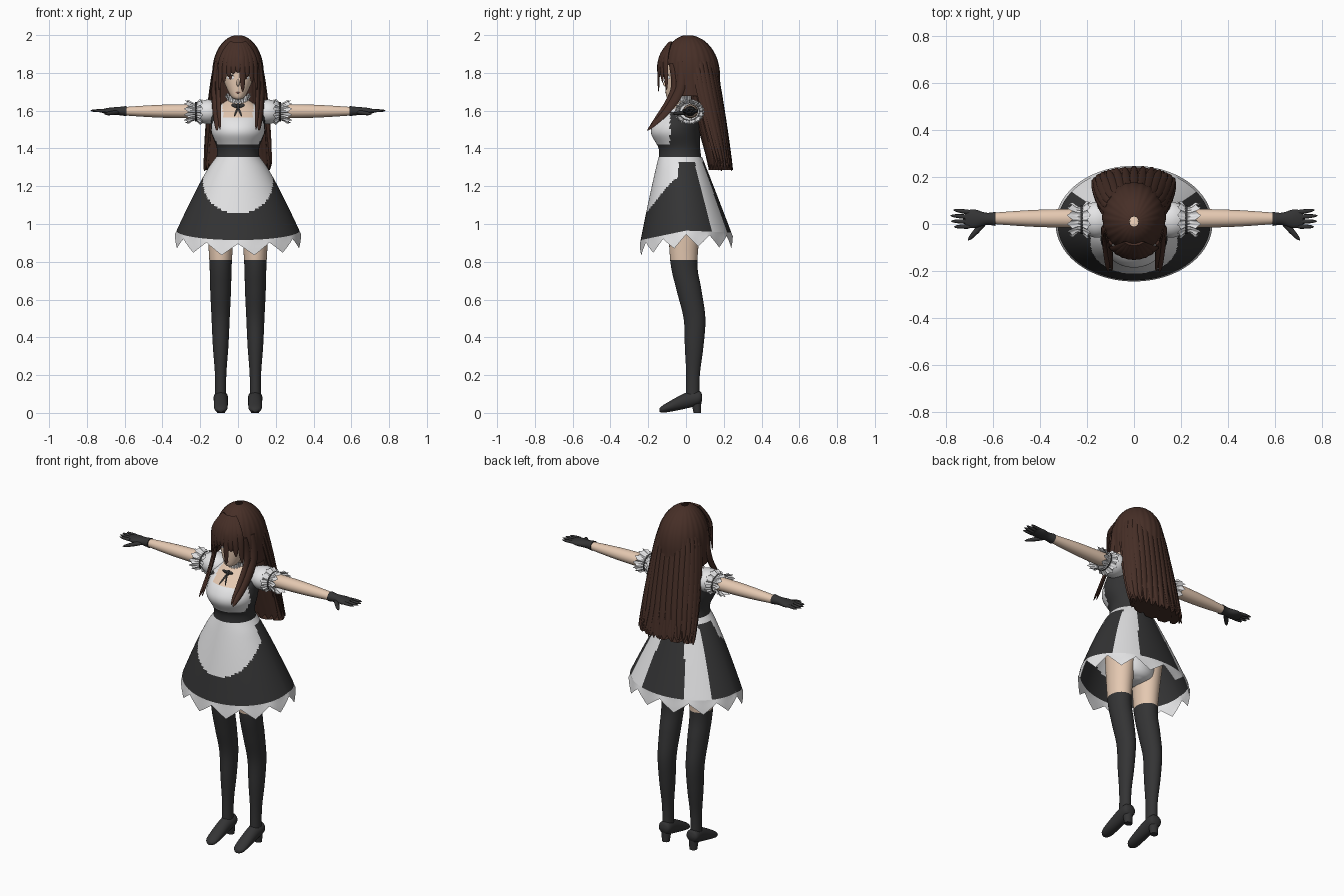
import bpy, bmesh, random
from math import sin, cos, pi, sqrt, radians
from mathutils import Vector

random.seed(4)
if "Cube" in bpy.data.objects:
    bpy.data.objects.remove(bpy.data.objects["Cube"])


def material(name, red, green, blue):
    made = bpy.data.materials.new(name)
    made.use_nodes = True
    made.diffuse_color = (red, green, blue, 1)
    shader = next(n for n in made.node_tree.nodes if n.type == 'BSDF_PRINCIPLED')
    shader.inputs["Base Color"].default_value = (red, green, blue, 1)
    return made


HAIR = material("brown hair", .062, .028, .02)
BLACK = material("black cloth", .034, .034, .035)
WHITE = material("white cloth", .78, .78, .79)
SKIN = material("skin", .78, .58, .44)
LIP = material("lips", .45, .2, .16)
FORWARD, UP = Vector((0, -1, 0)), Vector((0, 0, 1))
SPAN = [i / 8 for i in range(9)]


def smooth_points(points, steps):
    """Catmull-Rom interpolation of tuples of any length."""
    result = []
    last = len(points) - 1
    for i in range(last):
        around = (points[max(i - 1, 0)], points[i], points[i + 1], points[min(i + 2, last)])
        for k in range(steps):
            t = k / steps
            result.append([b + t / 2 * (c - a + t * (2 * a - 5 * b + 4 * c - d
                           + t * (3 * (b - c) + d - a))) for a, b, c, d in zip(*around)])
    return result + [list(points[last])]


def join_rings(name, rings, mats, rule, caps):
    """Join rings of points; rule gives a face's material, or None for a hole."""
    bm = bmesh.new()
    loops = [[bm.verts.new(point) for point in ring] for ring in rings]
    for low, high in zip(loops, loops[1:]):
        for j in range(len(low)):
            quad = (low[j - 1], low[j], high[j], high[j - 1])
            index = rule(sum((v.co for v in quad), Vector()) / len(quad))
            if index is not None:
                bm.faces.new(quad).material_index = index
    if caps:
        for loop in (loops[0], loops[-1]):
            cap = bm.faces.new(loop)
            cap.material_index = rule(cap.calc_center_median())
    bmesh.ops.recalc_face_normals(bm, faces=bm.faces)
    mesh = bpy.data.meshes.new(name)
    bm.to_mesh(mesh)
    bm.free()
    for mat in mats:
        mesh.materials.append(mat)
    mesh.shade_smooth()
    mesh.set_sharp_from_angle(angle=radians(50))
    part = bpy.data.objects.new(name, mesh)
    bpy.context.scene.collection.objects.link(part)


def plain(point):
    return 0


def no_shift(u, angle):
    return 0


def loft(name, sections, *mats, axis='z', sides=48, steps=5, rule=plain, caps=True,
         ripple=0, shift=no_shift):
    """Elliptical sections: place on the axis, two centres, two radii."""
    rows = smooth_points(sections, steps)
    rings = []
    for i, (place, a, b, radius_a, radius_b) in enumerate(rows):
        ring = []
        for j in range(sides):
            angle = 2 * pi * j / sides
            swell = 1 + ripple * cos(24 * angle)
            p = a + radius_a * swell * cos(angle)
            q = b + radius_b * swell * sin(angle)
            along = place + shift(i / (len(rows) - 1), angle)
            ring.append({'z': (p, q, along), 'x': (along, p, q), 'y': (p, along, q)}[axis])
        rings.append(ring)
    join_rings(name, rings, mats, rule, caps)


def strand(name, mat, width, path, flat=.4, facing=None, root=.15, sides=8):
    """Tapered lock along a path, widest in the middle and flattened along facing."""
    points = [Vector(row) for row in smooth_points(path, 6)]
    last = len(points) - 1
    rings = []
    for i, point in enumerate(points):
        along = (points[min(i + 1, last)] - points[max(i - 1, 0)]).normalized()
        across = along.cross(facing or Vector((point.x, point.y, 0))).normalized()
        outward = across.cross(along)
        size = width * sqrt(max(sin(pi * (root + (1 - root) * i / last)), .01))
        turns = [2 * pi * j / sides for j in range(sides)]
        rings.append([point + size * (across * cos(a) + outward * flat * sin(a)) for a in turns])
    join_rings(name, rings, [mat], plain, True)


def zigzag(angle, count=12):
    return 1 - abs((angle * count / (2 * pi)) % 1 * 2 - 1)


# Torso: waistband, white front, dark back and open neckline
def bodice_rule(p):
    if p.z < 1.42:
        return 0
    if p.y < 0 and abs(p.x) < .08 and p.z > 1.56 + abs(abs(p.x) - .035) / 7:
        return 2
    return int(p.z > 1.59 or p.y < -.085)


loft("bodice", [(1.33, 0, -.03, .117, .115), (1.4, 0, -.035, .112, .11),
                (1.48, 0, -.055, .14, .13), (1.54, 0, -.04, .142, .125),
                (1.6, 0, -.01, .13, .09), (1.66, 0, .015, .05, .045)],
     BLACK, WHITE, SKIN, sides=64, steps=8, rule=bodice_rule)
loft("neck", [(z, 0, 0, .04, .045) for z in (1.6, 1.74)], SKIN)
loft("collar_frill", [(1.625, 0, 0, .062, .06), (1.65, 0, 0, .052, .053),
                      (1.675, 0, 0, .065, .066)], WHITE, sides=96, caps=False,
     ripple=.05, shift=lambda u, angle: u * zigzag(angle, 16) / 50)


# Skirt with round apron and two pale panels behind
def skirt_rule(p):
    drop = 1.33 - p.z
    if drop < 0:
        return 1
    if p.y < -.04:
        below = min(0, p.z - 1.22)
        return int(Vector((p.x / .185, below / .165)).length < 1)
    return int(p.y > .045 + drop / 4 and abs(p.x) > .05 + drop / 4)


def hem(angle):
    return -.05 * max(0, -sin(angle)) - .01 * max(0, sin(angle))


def skirt_section(u):
    return 1.355 - .39 * u, 0, -.03 * (1 - u), .115 + .21 * u ** .85, .115 + u / 8


loft("skirt", [skirt_section(u) for u in SPAN], BLACK, WHITE, sides=144, rule=skirt_rule,
     caps=False, shift=lambda u, angle: u * u * hem(angle))
loft("skirt_frill", [skirt_section(u) for u in (.985, 1.05)], WHITE, sides=96, caps=False,
     shift=lambda u, angle: hem(angle) - u * zigzag(angle) / 16)
loft("hips", [(.93, 0, 0, .03, .05), (1, 0, 0, .12, .1), (1.33, 0, -.03, .11, .1)], WHITE)

# Head and face
loft("head", [(1.66, 0, -.075, .012, .014), (1.68, 0, -.06, .04, .045),
              (1.78, 0, -.02, .084, .09), (1.86, 0, 0, .09, .1),
              (1.96, 0, 0, .02, .02)], SKIN)


def face_point(x, z, lift=0):
    return x, -.022 - lift - .09 * sqrt(1 - (x / .084) ** 2), z


strand("nose", SKIN, .007, [(0, -.1, 1.77), (0, -.115, 1.74), (0, -.1, 1.73)], 1, Vector((1, 0, 0)))
strand("mouth", LIP, .003, [(x, -.107, 1.695) for x in (-.016, 0, .016)], 1, FORWARD, 0)
for s, label in ((1, "left"), (-1, "right")):
    ahead = Vector((s * .4, -1, 0))
    for part, mat, z, width, lift in (("eye_white", WHITE, 1.775, .01, 0),
                                      ("eyelash", BLACK, 1.788, .004, .003)):
        strand(f"{label}_{part}", mat, width,
               [face_point(s * x, z, lift) for x in (.02, .04, .06)], .3, ahead, 0)
    strand(f"{label}_iris", HAIR, .009,
           [face_point(s * .04, z, .003) for z in (1.765, 1.787)], .2, ahead, 0)


# Hair: round crown with a face opening, then the long back fall
def crown_scale(z):
    return sqrt(1 - (max(z - 1.8, 0) / .2) ** 2)


def crown_section(u):
    z = 1.998 - .32 * u * u
    return z, 0, .01 + u / 50, .135 * crown_scale(z), .152 * crown_scale(z)


def crown_rule(p):
    return None if p.y < -.02 and p.z < 1.84 and abs(p.x) < .1 else 0


def fall_section(u):
    return 1.86 - .54 * u, 0, .06 + .12 * u, .115 + .06 * u ** .7, .095 - u / 30


loft("hair_crown", [crown_section(u) for u in SPAN], HAIR, sides=96, caps=False,
     ripple=.012, rule=crown_rule)
loft("back_hair", [fall_section(u) for u in SPAN], HAIR, sides=96, ripple=.025,
     shift=lambda u, angle: -u ** 6 * zigzag(angle, 24) / 30)
for i in range(17):
    angle = radians(13 * i - 14)
    length = random.uniform(1, 1.08)
    path = []
    for u in SPAN:
        z, x, y, radius_x, radius_y = fall_section(u * length)
        path.append((radius_x * cos(angle), y + radius_y * sin(angle), z))
    strand(f"back_lock_{i + 1}", HAIR, .022, path)


# Fringe locks, with one long lock between the eyes
def crown_front(x, z):
    inside = crown_scale(z) ** 2 - (x / .14) ** 2
    return x, .004 - .152 * sqrt(max(inside, .02)), z


for i in range(-4, 5):
    x = i / 40
    tip = 1.7 if i == 1 else 1.8 - 9 * x * x
    strand(f"fringe_{i + 5}", HAIR, .022,
           [crown_front(x * u, z) for u, z in ((.3, 1.96), (.7, 1.9), (.9, 1.84), (1, tip))])

strand("bow_knot", BLACK, .01, [(0, -.085, 1.635), (0, -.1, 1.61)], .8)

# Limbs and everything else that repeats on both sides
for s, label in ((1, "left"), (-1, "right")):
    def mirrored(*points):
        return [(s * x, y, z) for x, y, z in points]

    def sleeve_rings(*rings):
        return [(s * x, .018, 1.594, radius, radius * .85) for x, radius in rings]

    strand(f"{label}_bow_loop", BLACK, .01,
           mirrored((0, -.093, 1.622), (.035, -.095, 1.632)), .4, FORWARD)
    strand(f"{label}_bow_tail", BLACK, .005, mirrored((0, -.1, 1.62), (.02, -.15, 1.57)))
    # Face-framing locks
    strand(f"{label}_long_lock", HAIR, .025,
           mirrored((.115, -.03, 1.86), (.127, -.03, 1.72), (.12, -.1, 1.6), (.11, -.205, 1.495)), .5)
    strand(f"{label}_cheek_lock", HAIR, .018,
           mirrored((.1, -.08, 1.85), (.105, -.07, 1.7), (.095, -.2, 1.5)), .5)
    # Leg with stocking, shoe and heel
    legs = ((1.1, 0, .08), (.81, -.012, .06), (.65, .016, .055), (.5, .045, .048),
            (.35, .043, .041), (.2, .037, .03), (.06, .035, .03))
    loft(f"{label}_leg", [(z, s * .092, y, r, r * 1.2) for z, y, r in legs],
         SKIN, BLACK, rule=lambda p: int(p.z < .81))
    shoe = ((-.14, .015, .01), (-.11, .025, .023), (0, .065, .042), (.07, .08, .036),
            (.086, .08, .01))
    loft(f"{label}_shoe", [(y, s * .091, z, min(.037, r * 1.5), r) for y, z, r in shoe],
         BLACK, axis='y')
    loft(f"{label}_heel", [(0, s * .09, .06, .022, .02), (.065, s * .09, .054, .028, .027)], BLACK)
    # Arm, puffed sleeve and frilled cuff
    loft(f"{label}_arm", [(s * x, .024, 1.597, r, r * .93)
                          for x, r in ((.12, .042), (.4, .037), (.6, .024))], SKIN, axis='x')
    loft(f"{label}_sleeve", sleeve_rings((.08, .045), (.12, .068), (.17, .075), (.23, .05)),
         WHITE, axis='x')
    loft(f"{label}_sleeve_band", sleeve_rings((.218, .06), (.228, .06)), BLACK, axis='x', caps=False)
    loft(f"{label}_cuff_frill", sleeve_rings((.2, .078), (.23, .053), (.262, .072)), WHITE,
         axis='x', sides=96, caps=False, ripple=.04,
         shift=lambda u, angle: s * (u - .4) * zigzag(angle) / 25)
    # Gloved hand, fingers and thumb
    loft(f"{label}_glove", [(s * x, .022, 1.598, wide, thick) for x, wide, thick in
                            ((.59, .03, .027), (.63, .026, .022), (.68, .04, .018), (.72, .034, .01))],
         BLACK, axis='x')
    for k in range(4):
        y = .05 - k / 50
        reach = .787 - abs(k - 1.4) / 80
        strand(f"{label}_finger_{k + 1}", BLACK, .01,
               mirrored((.7, y, 1.6), (reach, y * 1.2, 1.6)), .9, UP, .4)
    strand(f"{label}_thumb", BLACK, .013, mirrored((.635, .01, 1.592), (.707, -.07, 1.582)), .9, UP, .3)
